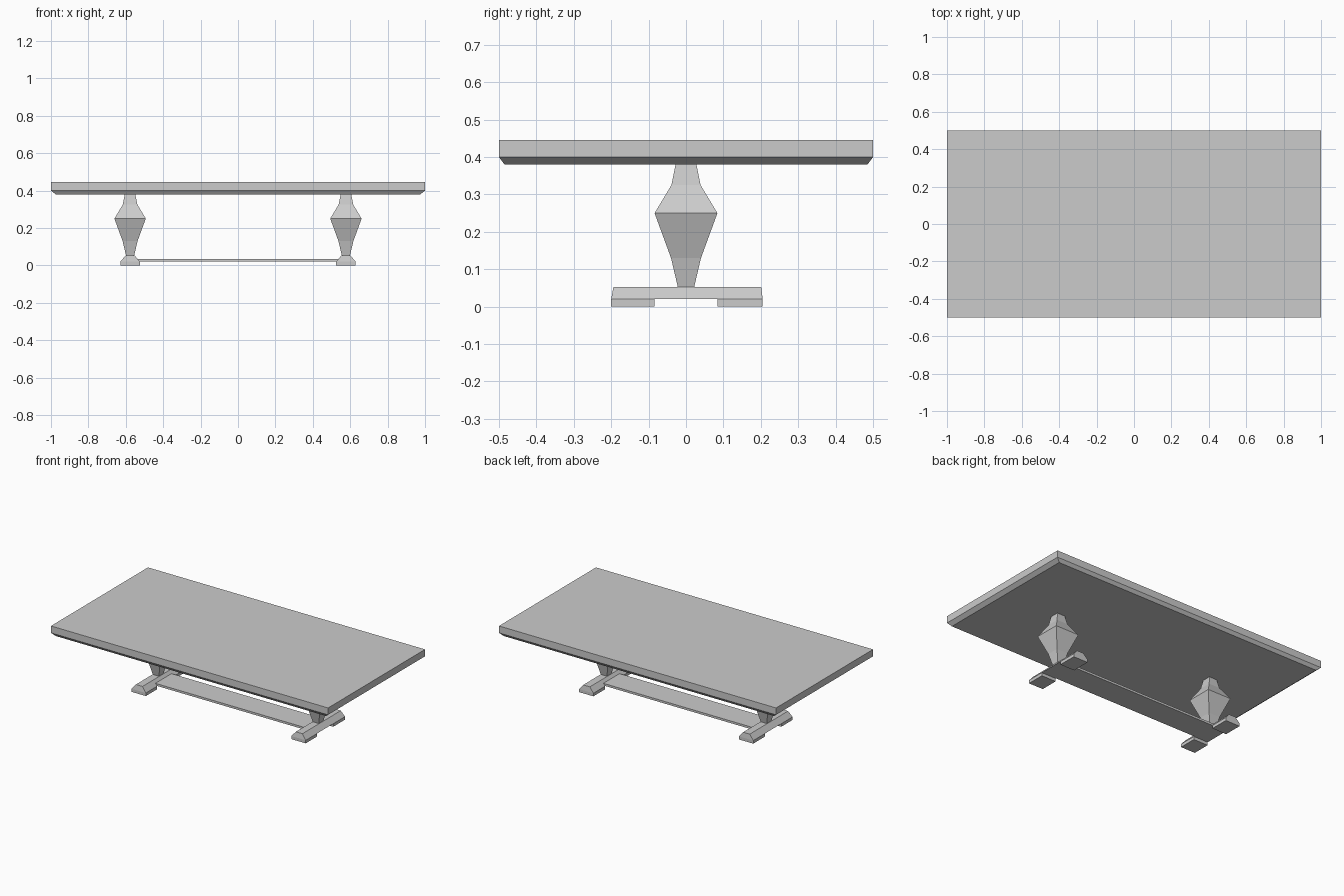
import bpy, bmesh

if "Cube" in bpy.data.objects:
    bpy.data.objects.remove(bpy.data.objects["Cube"])


def loft(name, rings):
    """Stack rectangles (x0, x1, y0, y1, z) into one closed solid."""
    bm = bmesh.new()
    loops = []
    for x0, x1, y0, y1, z in rings:
        loops.append([bm.verts.new((x, y, z)) for x, y in
                      ((x0, y0), (x1, y0), (x1, y1), (x0, y1))])
    bm.faces.new(loops[0][::-1])
    bm.faces.new(loops[-1])
    for a, b in zip(loops, loops[1:]):
        for i in range(4):
            j = (i + 1) % 4
            bm.faces.new((a[i], a[j], b[j], b[i]))
    bmesh.ops.recalc_face_normals(bm, faces=bm.faces)
    me = bpy.data.meshes.new(name)
    bm.to_mesh(me)
    bm.free()
    ob = bpy.data.objects.new(name, me)
    bpy.context.collection.objects.link(ob)
    return ob


# Table top with a chamfered underside
loft("table_top", [(-0.975, 0.975, -0.485, 0.485, 0.38),
                   (-1, 1, -0.5, 0.5, 0.40),
                   (-1, 1, -0.5, 0.5, 0.445)])

# Flat stretcher board joining the two feet
loft("stretcher", [(-0.54, 0.54, -0.083, 0.083, 0.021),
                   (-0.54, 0.54, -0.083, 0.083, 0.035)])

# (half width, height) of the square baluster
LEG = [(0.022, 0.053), (0.04, 0.13), (0.084, 0.25), (0.039, 0.325), (0.028, 0.38)]

for side, cx in (("left", -0.577), ("right", 0.577)):
    # Square baluster leg
    loft(f"{side}_leg", [(cx - r, cx + r, -r, r, z) for r, z in LEG])
    # Bevelled foot beam
    loft(f"{side}_foot", [(cx - 0.052, cx + 0.052, -0.2, 0.205, 0.02),
                          (cx - 0.024, cx + 0.024, -0.194, 0.201, 0.053)])
    # Pads under both ends of the foot
    for end, y0, y1 in (("front", -0.2, -0.084), ("back", 0.084, 0.205)):
        loft(f"{side}_{end}_pad", [(cx - 0.052, cx + 0.052, y0, y1, 0),
                                   (cx - 0.052, cx + 0.052, y0, y1, 0.02)])
